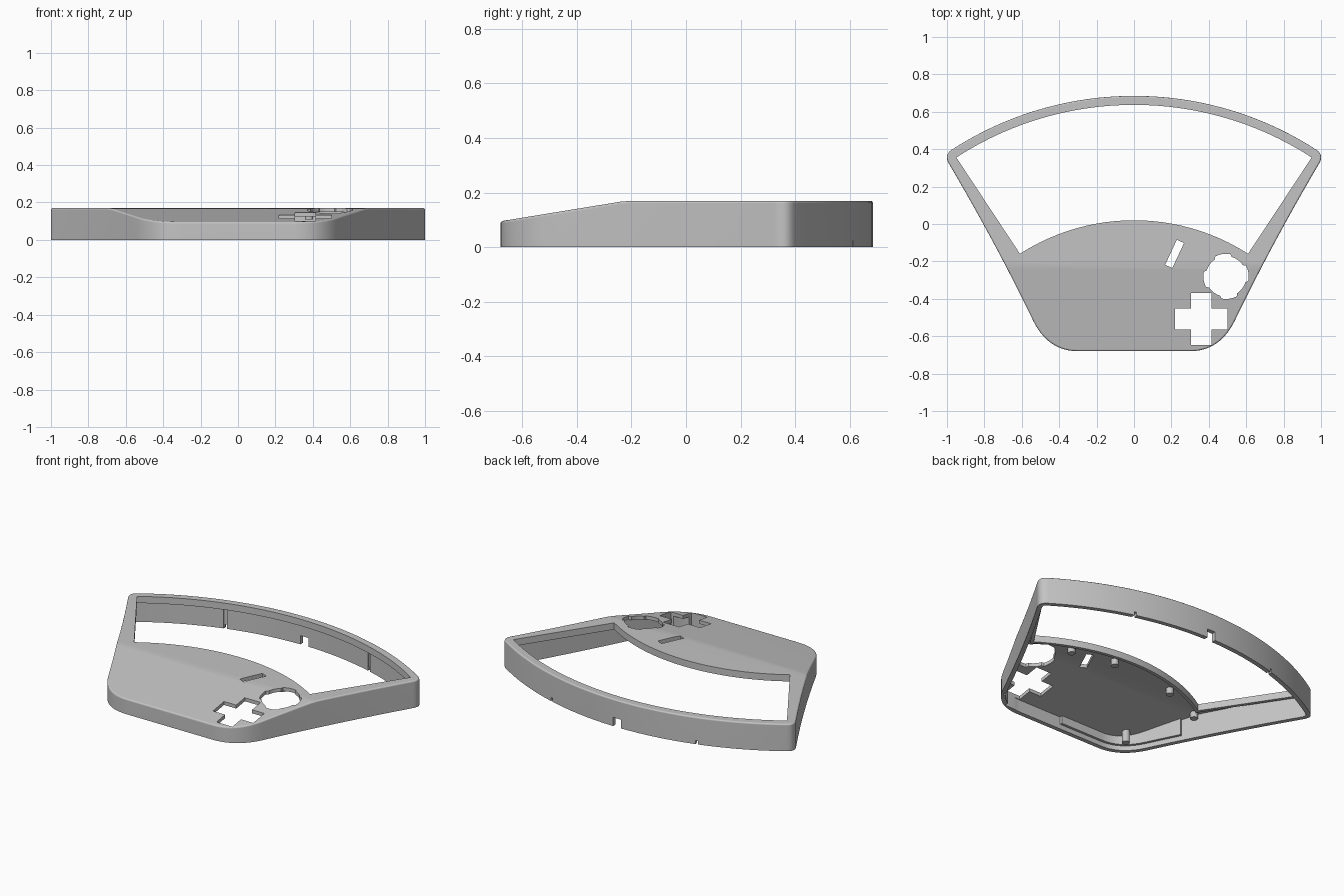
import bpy, bmesh, math
from mathutils import Vector

if "Cube" in bpy.data.objects:
    bpy.data.objects.remove(bpy.data.objects["Cube"], do_unlink=True)

grey = bpy.data.materials.new("plain grey")
grey.use_nodes = True
grey.diffuse_color = (0.55, 0.55, 0.55, 1)
grey.node_tree.nodes["Principled BSDF"].inputs["Base Color"].default_value = (0.55, 0.55, 0.55, 1)

ARC_Y = -1.108          # shared centre of all the long arcs
BEND = -0.22            # where the top starts to slope down
WALL = 0.027
SKIN = 0.022


def top_z(y):
    return 0.17 - 0.163 * max(0, BEND - y)


def bezier(a, b, c, n):
    a, b, c = Vector(a), Vector(b), Vector(c)
    return [a * (1 - t) ** 2 + b * 2 * t * (1 - t) + c * t * t for t in (i / n for i in range(n + 1))]


def arc(radius, x0, x1, n):
    xs = [x0 + (x1 - x0) * i / n for i in range(n + 1)]
    return [Vector((x, ARC_Y + math.sqrt(radius ** 2 - x * x))) for x in xs]


def inset(pts, d):
    # Mitred inward offset of a counter-clockwise loop
    out = []
    for i, p in enumerate(pts):
        a = (p - pts[i - 1]).normalized()
        b = (pts[(i + 1) % len(pts)] - p).normalized()
        na, nb = Vector((-a.y, a.x)), Vector((-b.y, b.x))
        out.append(p + (na + nb) * d / (1 + na.dot(nb)))
    return out


def prism(name, pts, z0, z1, drop=None, bevel=0):
    # Straight prism, or one whose roof follows the sloped top
    bm = bmesh.new()
    base = bm.faces.new([bm.verts.new((p[0], p[1], z0)) for p in pts])
    ext = bmesh.ops.extrude_face_region(bm, geom=[base])["geom"]
    for v in ext:
        if isinstance(v, bmesh.types.BMVert):
            v.co.z = z1
    if drop is not None:
        for y in (BEND - 0.02, BEND + 0.02):
            bmesh.ops.bisect_plane(bm, geom=bm.verts[:] + bm.edges[:] + bm.faces[:],
                                   plane_co=(0, y, 0), plane_no=(0, 1, 0))
        for v in bm.verts:
            if v.co.z > z1 - 1e-4:
                v.co.z = top_z(v.co.y) - drop
    bmesh.ops.recalc_face_normals(bm, faces=bm.faces[:])
    if bevel:
        rim = [e for e in bm.edges if len(e.link_faces) == 2
               and max(f.normal.z for f in e.link_faces) > 0.8
               and min(abs(f.normal.z) for f in e.link_faces) < 0.1]
        bmesh.ops.bevel(bm, geom=rim, offset=bevel, segments=3, profile=0.5, affect='EDGES')
    mesh = bpy.data.meshes.new(name)
    bm.to_mesh(mesh)
    bm.free()
    ob = bpy.data.objects.new(name, mesh)
    bpy.context.collection.objects.link(ob)
    mesh.materials.append(grey)
    return ob


def cut(target, tool):
    mod = target.modifiers.new("cut", 'BOOLEAN')
    mod.operation, mod.solver, mod.object = 'DIFFERENCE', 'EXACT', tool
    bpy.context.view_layer.objects.active = target
    bpy.ops.object.modifier_apply(modifier=mod.name)
    bpy.data.objects.remove(tool, do_unlink=True)


def box(cx, cy, lx, ly, angle=0):
    c, s = math.cos(angle), math.sin(angle)
    return [(cx + c * x - s * y, cy + s * x + c * y)
            for x, y in ((-lx / 2, -ly / 2), (lx / 2, -ly / 2), (lx / 2, ly / 2), (-lx / 2, ly / 2))]


def ring(cx, cy, r, n=20):
    return [(cx + r * math.cos(math.tau * i / n), cy + r * math.sin(math.tau * i / n)) for i in range(n)]


# Outer outline, one half mirrored
half = [Vector((0, -0.68))]
half += bezier((0.30, -0.68), (0.455, -0.68), (0.535, -0.525), 10)
half += bezier((0.535, -0.525), (0.73, -0.12), (0.985, 0.315), 12)[1:]
half += bezier((0.985, 0.315), (1.022, 0.37), (0.97, 0.4), 10)[1:]
half += arc(1.793, 0.97, 0, 20)[1:]
outline = half + [Vector((-p.x, p.y)) for p in reversed(half[1:-1])]

# Window outline: two concentric arcs joined by straight sides
window = arc(1.128, -0.61, 0.61, 24) + arc(1.745, 0.95, -0.95, 32)

shell = prism("controller_shell", outline, 0, 0.17, drop=0, bevel=0.009)

# Hollow interior, leaving the window lip, corner liner and screw posts standing
cavity = prism("cavity", inset(outline, WALL), -0.1, 0.15, drop=SKIN)
cut(cavity, prism("window_lip", inset(window, -0.02), 0.128, 0.3))


def corner_strip(d):
    loop = inset(outline, d)
    return [p for p in loop[1:] + loop[:1] if p.x < 0.001 and p.y < -0.25]


cut(cavity, prism("liner", corner_strip(WALL - 0.01) + corner_strip(WALL + 0.016)[::-1], 0.03, 0.3))
for x, y, z in ((-0.41, -0.56, 0.02), (0.1, -0.05, 0.11), (-0.35, -0.1, 0.11),
                (-0.63, -0.22, 0.11), (0.38, -0.1, 0.11)):
    cut(cavity, prism("post", ring(x, y, 0.022), z, 0.3))
cut(shell, cavity)

# Window and control openings
cut(shell, prism("window", window, -0.1, 0.3))
cut(shell, prism("slot", box(0.217, -0.16, 0.148, 0.042, math.radians(65)), -0.1, 0.3))
cx, cy, arm, wide = 0.36, -0.508, 0.14, 0.055
quarter = [(arm, -wide), (arm, wide), (wide, wide)]
cross = []
for k in range(4):
    c, s = round(math.cos(k * math.pi / 2)), round(math.sin(k * math.pi / 2))
    cross += [(cx + c * x - s * y, cy + s * x + c * y) for x, y in quarter]
cut(shell, prism("cross", cross, -0.1, 0.3))

# Round opening with four wider lobes
lobed = []
for i in range(64):
    a = math.tau * i / 64
    r = 0.121 if (i + 2) % 16 < 8 else 0.108
    lobed.append((0.492 + r * math.cos(a), -0.28 + r * math.sin(a)))
cut(shell, prism("lobed_hole", lobed, -0.1, 0.3))

# Back wall notches and inner grooves
cut(shell, prism("cable_notch", box(0, 0.67, 0.055, 0.1), -0.1, 0.055))
for side in (-1, 1):
    x, tilt = side * 0.5, -side * math.asin(0.5 / 1.78)
    y = ARC_Y + math.sqrt(1.78 ** 2 - x * x)
    cut(shell, prism("small_notch", box(x, y, 0.014, 0.1, tilt), -0.1, 0.022))
    cut(shell, prism("groove", box(x * 0.99, y - 0.03, 0.02, 0.05, tilt), -0.1, 0.125))

# Smooth curves with crisp edges
bpy.ops.object.select_all(action='DESELECT')
shell.select_set(True)
bpy.context.view_layer.objects.active = shell
bpy.ops.object.shade_smooth_by_angle(angle=math.radians(32))
weighted = shell.modifiers.new("weighted normals", 'WEIGHTED_NORMAL')
weighted.keep_sharp = True
